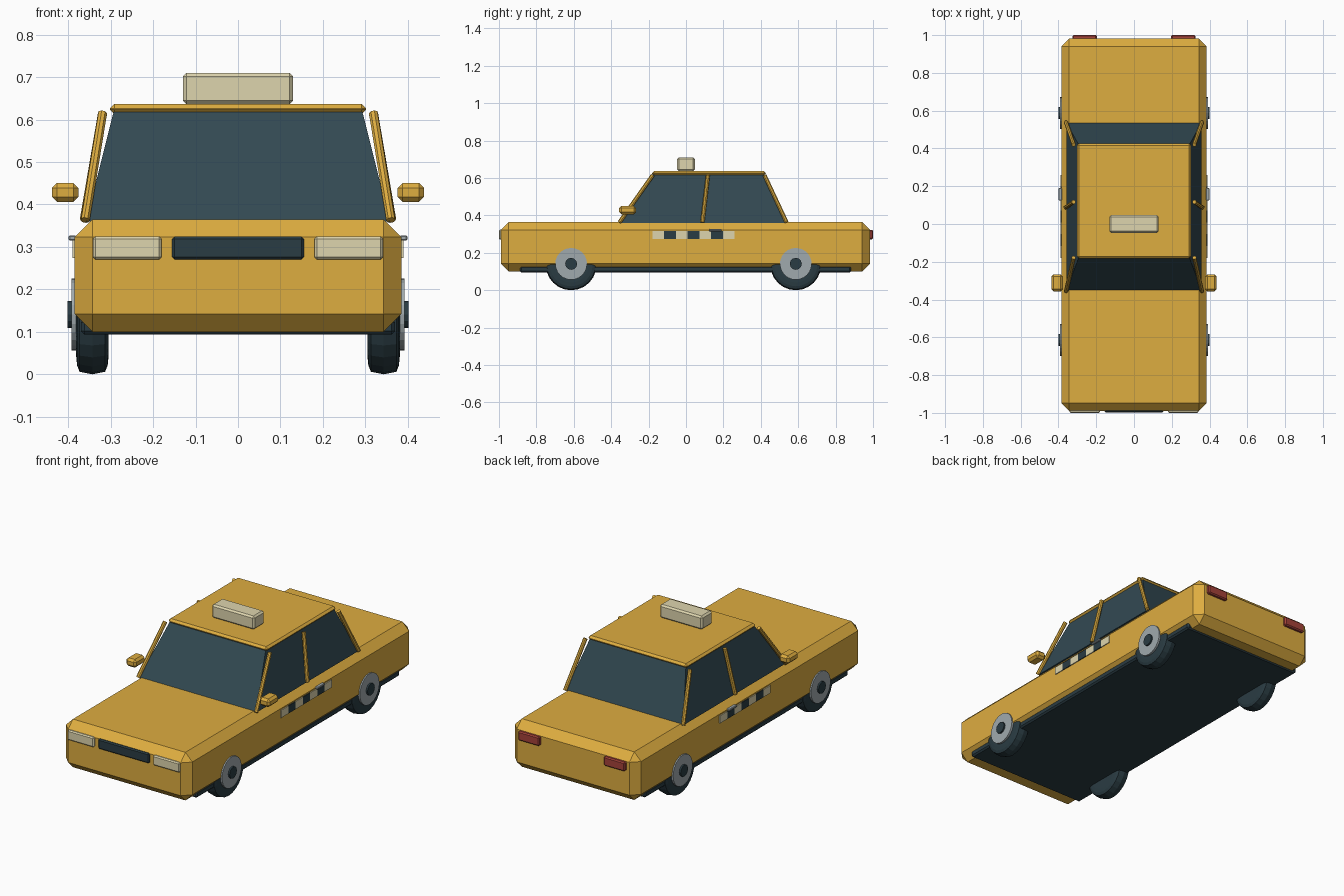
import bpy, bmesh, math
from mathutils import Vector

if "Cube" in bpy.data.objects:
    bpy.data.objects.remove(bpy.data.objects["Cube"])


def material(name, r, g, b):
    m = bpy.data.materials.new(name)
    lin = [(c / 255 / 12.92) if c < 10 else ((c / 255 + 0.055) / 1.055) ** 2.4 for c in (r, g, b)]
    m.diffuse_color = (*lin, 1)
    m.use_nodes = True
    m.node_tree.nodes["Principled BSDF"].inputs["Base Color"].default_value = m.diffuse_color
    return m


AMBER = material("amber paint", 222, 173, 64)
GLASS = material("dark glass", 50, 73, 82)
BLACK = material("dark rubber", 42, 60, 67)
CREAM = material("cream lamp", 222, 213, 174)
GREY = material("grey metal", 160, 170, 174)
RED = material("red lamp", 165, 66, 58)


def finish(name, bm, mat):
    bmesh.ops.recalc_face_normals(bm, faces=bm.faces)
    me = bpy.data.meshes.new(name)
    bm.to_mesh(me)
    bm.free()
    me.materials.append(mat)
    ob = bpy.data.objects.new(name, me)
    bpy.context.collection.objects.link(ob)
    return ob


def box(name, x, y, z, mat, bevel=0.0):
    """Box from (min, max) ranges with a one-step chamfer."""
    bm = bmesh.new()
    bmesh.ops.create_cube(bm, size=1)
    for v in bm.verts:
        v.co = [r[0] if c < 0 else r[1] for c, r in zip(v.co, (x, y, z))]
    if bevel:
        bmesh.ops.bevel(bm, geom=bm.edges[:], offset=bevel, segments=1,
                        profile=0.5, affect='EDGES')
    return finish(name, bm, mat)


def side_range(s, a, b):
    return (a, b) if s > 0 else (-b, -a)


def lathe(name, centre, profile, mat, segments=20):
    """Solid of revolution about x; profile is (x offset, radius)."""
    bm = bmesh.new()
    rings = []
    for dx, r in profile:
        rings.append([bm.verts.new((centre[0] + dx,
                                    centre[1] + r * math.sin(math.tau * i / segments),
                                    centre[2] - r * math.cos(math.tau * i / segments)))
                      for i in range(segments)])
    for a, b in zip(rings, rings[1:]):
        for i in range(segments):
            j = (i + 1) % segments
            bm.faces.new((a[i], a[j], b[j], b[i]))
    bm.faces.new(rings[0])
    bm.faces.new(rings[-1])
    return finish(name, bm, mat)


def rod(name, start, end, radius, mat):
    start, end = Vector(start), Vector(end)
    bm = bmesh.new()
    bmesh.ops.create_cone(bm, cap_ends=True, segments=8, radius1=radius,
                          radius2=radius, depth=(end - start).length)
    rot = (end - start).to_track_quat('Z', 'Y').to_matrix().to_4x4()
    bmesh.ops.transform(bm, matrix=rot, verts=bm.verts)
    bmesh.ops.translate(bm, vec=(start + end) / 2, verts=bm.verts)
    return finish(name, bm, mat)


# Body shell and underbody
box("body", (-0.385, 0.385), (-0.99, 0.983), (0.10, 0.365), AMBER, 0.042)
box("underbody", (-0.37, 0.37), (-0.887, 0.883), (0.094, 0.13), BLACK, 0.008)

# Tapered glass cabin
bm = bmesh.new()
bmesh.ops.create_cube(bm, size=2)
for v in bm.verts:
    top = v.co.z > 0
    hx, front, back = (0.293, -0.178, 0.42) if top else (0.358, -0.354, 0.537)
    v.co = (hx * v.co.x, front if v.co.y < 0 else back, 0.618 if top else 0.36)
finish("cabin_glass", bm, GLASS)

# Roof panel and roof sign
box("roof", (-0.302, 0.302), (-0.182, 0.427), (0.613, 0.637), AMBER, 0.011)
box("roof_sign", (-0.13, 0.13), (-0.047, 0.047), (0.636, 0.71), CREAM, 0.009)

# Front grille
box("grille", (-0.155, 0.155), (-0.998, -0.97), (0.27, 0.325), BLACK, 0.006)

for s, label in ((1, "right"), (-1, "left")):
    # Lamps
    box(f"headlight_{label}", side_range(s, 0.18, 0.342), (-1.0, -0.97), (0.27, 0.325), CREAM, 0.006)
    box(f"tail_light_{label}", side_range(s, 0.197, 0.325), (0.965, 1.0), (0.272, 0.323), RED, 0.006)

    # Roof pillars
    for part, y0, y1, x0, x1 in (("front", -0.356, -0.178, 0.360, 0.319),
                                 ("middle", 0.088, 0.117, 0.362, 0.319),
                                 ("rear", 0.538, 0.42, 0.360, 0.319)):
        rod(f"{part}_pillar_{label}", (s * x0, y0, 0.363), (s * x1, y1, 0.615), 0.011, AMBER)

    # Door mirror and handle
    box(f"mirror_{label}", side_range(s, 0.376, 0.438), (-0.357, -0.267), (0.406, 0.451), AMBER, 0.012)
    box(f"door_handle_{label}", side_range(s, 0.38, 0.399), (0.124, 0.19), (0.315, 0.327), GREY, 0.003)

    # Checker stripe of alternating plates
    for i in range(7):
        y = -0.18 + i * 0.0629
        box(f"checker_{label}_{i + 1}", side_range(s, 0.383, 0.390), (y, y + 0.0629),
            (0.274, 0.316), BLACK if i % 2 else CREAM)

    # Wheels: tyre, hub disc and hub cap
    for end, y in (("front", -0.614), ("rear", 0.587)):
        c = (s * 0.343, y, 0.136)
        lathe(f"{end}_tyre_{label}", c, [(-0.038, 0.095), (-0.036, 0.115), (-0.03, 0.13), (0, 0.136),
                                         (0.03, 0.13), (0.036, 0.115), (0.038, 0.095)], BLACK, 24)
        h = (s * 0.365, y, 0.141)
        lathe(f"{end}_hub_{label}", h, [(0, 0.085), (s * 0.027, 0.085)], GREY, 24)
        lathe(f"{end}_hub_cap_{label}", h, [(0, 0.032), (s * 0.036, 0.032)], BLACK, 12)
